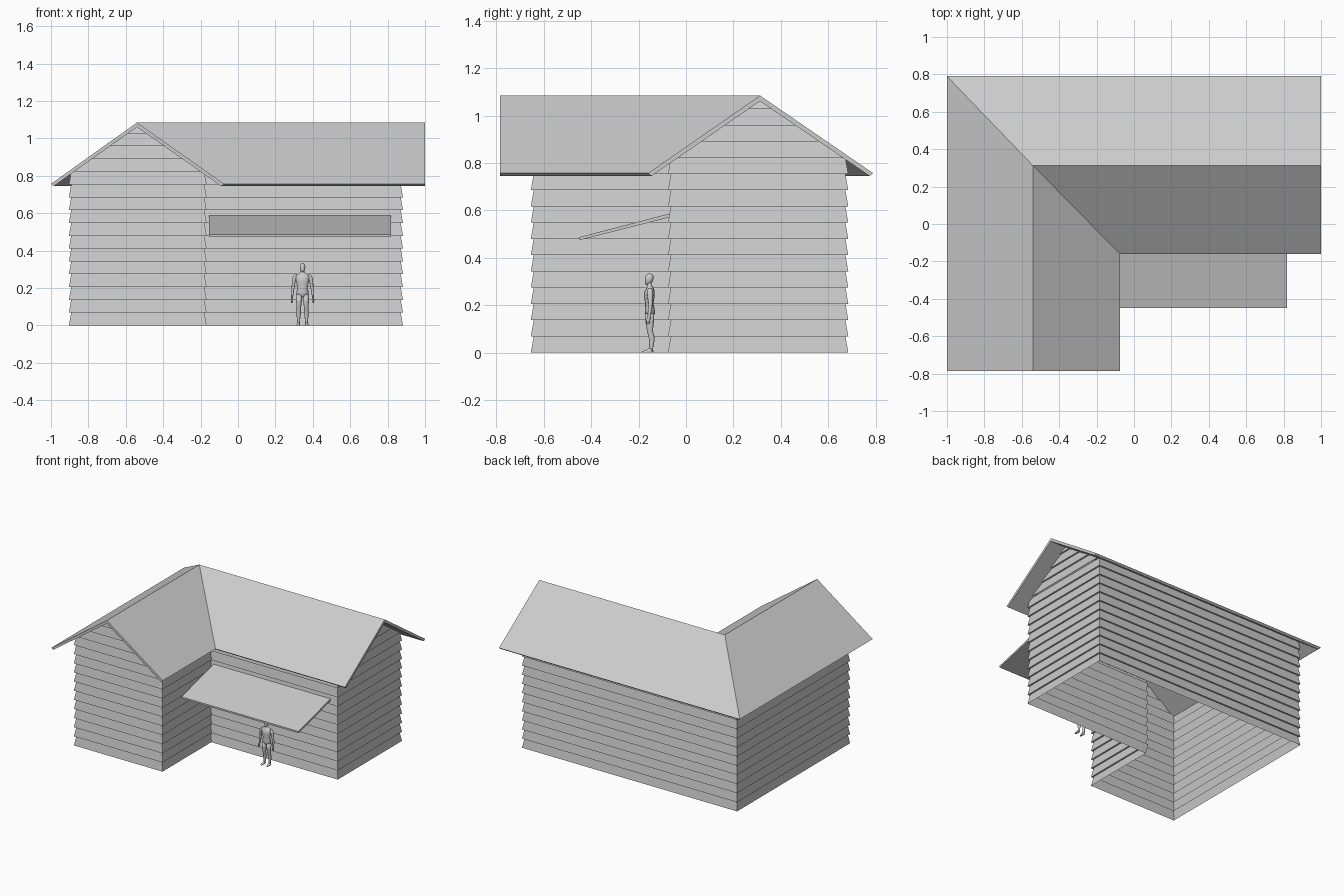
import bpy, bmesh, math

grey = bpy.data.materials.new("light_grey")
grey.diffuse_color = (0.6, 0.6, 0.6, 1)


def make(name, verts, faces, loc=(0, 0, 0), smooth=False, mirror=False):
    me = bpy.data.meshes.new(name)
    me.from_pydata(verts, [], faces)
    bm = bmesh.new()
    bm.from_mesh(me)
    bmesh.ops.recalc_face_normals(bm, faces=bm.faces)
    for f in bm.faces:
        f.smooth = smooth
    bm.to_mesh(me)
    bm.free()
    me.materials.append(grey)
    ob = bpy.data.objects.new(name, me)
    ob.location = loc
    bpy.context.collection.objects.link(ob)
    if mirror:
        ob.modifiers.new("Mirror", 'MIRROR').use_mirror_merge = False
    return ob


def loft(rings, cap=True):
    """Skin a list of equal-length closed rings."""
    n = len(rings[0])
    verts = [v for r in rings for v in r]
    faces = [(i * n + j, i * n + (j + 1) % n, (i + 1) * n + (j + 1) % n, (i + 1) * n + j)
             for i in range(len(rings) - 1) for j in range(n)]
    if cap:
        faces += [tuple(range(n)), tuple(range(len(verts) - n, len(verts)))]
    return verts, faces


# --- Clapboard walls: L-shaped footprint, every board flared at its bottom edge
PITCH, FLARE = 0.0685, 0.012
X0, XM, X1 = -0.892, -0.180, 0.870
Y0, YM, Y1 = -0.643, -0.064, 0.673
corners = [(X0, Y0, -1, -1), (XM, Y0, 1, -1), (XM, YM, 1, -1),
           (X1, YM, 1, -1), (X1, Y1, 1, 1), (X0, Y1, -1, 1)]
rings = []
for i in range(12):
    for d, z in ((FLARE, i * PITCH), (0, (i + 1) * PITCH)):
        rings.append([(x + sx * d, y + sy * d, z) for x, y, sx, sy in corners])
make("clapboard_walls", *loft(rings, cap=False))

# --- Gable boards, narrowing under the roof slope
RIDGE_X, RIDGE_Y, SLOPE = -0.54, 0.312, 0.705


def gable(name, place):
    pts = []
    for i in range(12, 16):
        for d, z in ((FLARE, i * PITCH), (0, min((i + 1) * PITCH, 1.072))):
            w = max((1.075 - z) / SLOPE, 0.002)
            pts += [place(-w, d, z), place(w, d, z)]
    make(name, pts, [(k, k + 1, k + 3, k + 2) for k in range(0, len(pts) - 2, 2)])


gable("right_gable", lambda w, d, z: (X1 + d, RIDGE_Y + w, z))
gable("front_gable", lambda w, d, z: (RIDGE_X + w, Y0 - d, z))

# --- Roof: one pitched section swept round the corner (hip outside, valley inside)
EAVE_O, EAVE_I = (-1.0, 0.79), (-0.075, -0.16)
e = 0.015


def section(fix_x=None, fix_y=None):
    prof = [(EAVE_O, 0.757), ((RIDGE_X, RIDGE_Y), 1.085), (EAVE_I, 0.757),
            ((EAVE_I[0] - e, EAVE_I[1] + e), 0.745), ((RIDGE_X, RIDGE_Y), 1.061),
            ((EAVE_O[0] + e, EAVE_O[1] - e), 0.745)]
    return [(x if fix_x is None else fix_x, y if fix_y is None else fix_y, z)
            for (x, y), z in prof]


v, f = loft([section(fix_x=1.0), section(), section(fix_y=-0.785)], cap=False)
for b in (0, 12):  # end faces, split at the ridge
    f += [(b, b + 1, b + 4, b + 5), (b + 1, b + 2, b + 3, b + 4)]
make("roof", v, f)

# --- Sloping awning over the entrance
awning = [[(x, -0.064, 0.588), (x, -0.45, 0.487), (x, -0.45, 0.474), (x, -0.064, 0.572)]
          for x in (-0.155, 0.817)]
make("awning", *loft(awning))

# --- Standing figure for scale, facing the front
FIG = (0.345, -0.155, 0)


def tube(name, stations, mirror=False, n=12):
    r = [[(x + rx * math.cos(2 * math.pi * k / n), y + ry * math.sin(2 * math.pi * k / n), z)
          for k in range(n)] for x, y, z, rx, ry in stations]
    make(name, *loft(r), loc=FIG, smooth=True, mirror=mirror)


# stations: x, y, z, radius x, radius y
tube("figure_torso", [(0, 0.002, 0.150, 0.012, 0.010), (0, 0.003, 0.163, 0.033, 0.021),
                      (0, 0.002, 0.182, 0.032, 0.021), (0, 0, 0.205, 0.027, 0.017),
                      (0, 0, 0.235, 0.035, 0.022), (0, 0.001, 0.256, 0.039, 0.022),
                      (0, 0.003, 0.270, 0.036, 0.016), (0, 0.003, 0.279, 0.018, 0.012),
                      (0, 0.001, 0.285, 0.010, 0.010), (0, -0.001, 0.298, 0.009, 0.010)])
tube("figure_head", [(0, -0.008, 0.286, 0.005, 0.006), (0, -0.005, 0.292, 0.010, 0.014),
                     (0, -0.002, 0.303, 0.014, 0.017), (0, 0, 0.316, 0.015, 0.019),
                     (0, 0.001, 0.327, 0.012, 0.015), (0, 0.001, 0.334, 0.004, 0.005)])
tube("figure_legs", [(0.021, 0.008, 0.004, 0.008, 0.009), (0.021, 0.008, 0.020, 0.007, 0.008),
                     (0.021, 0.011, 0.055, 0.011, 0.012), (0.020, 0.008, 0.072, 0.012, 0.013),
                     (0.020, 0.003, 0.090, 0.011, 0.012), (0.019, 0.002, 0.125, 0.015, 0.017),
                     (0.018, 0.002, 0.165, 0.016, 0.019)], mirror=True)
tube("figure_feet", [(0.023, -0.008, 0.0, 0.009, 0.025), (0.023, -0.007, 0.005, 0.009, 0.024),
                     (0.022, 0.002, 0.011, 0.008, 0.014), (0.021, 0.006, 0.017, 0.007, 0.009)],
     mirror=True)
tube("figure_arms", [(0.058, -0.006, 0.120, 0.004, 0.006), (0.058, -0.005, 0.138, 0.005, 0.009),
                     (0.056, -0.001, 0.152, 0.005, 0.006), (0.054, 0.003, 0.185, 0.008, 0.009),
                     (0.050, 0.005, 0.205, 0.008, 0.009), (0.047, 0.004, 0.235, 0.010, 0.012),
                     (0.042, 0.003, 0.258, 0.011, 0.013), (0.037, 0.003, 0.272, 0.006, 0.008)],
     mirror=True)
